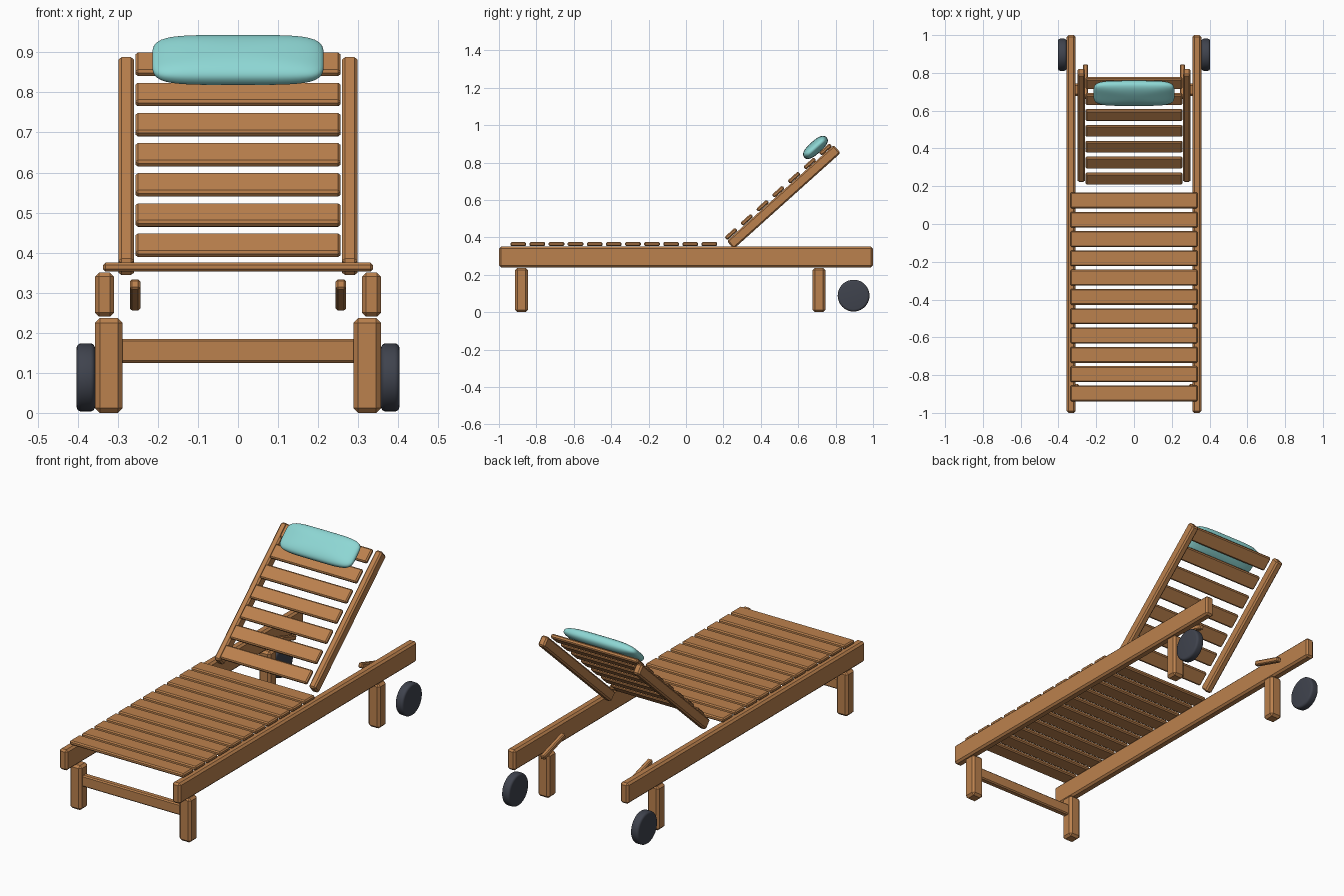
import bpy, bmesh, math
from mathutils import Matrix, Vector

if "Cube" in bpy.data.objects:
    bpy.data.objects.remove(bpy.data.objects["Cube"])


def material(name, rgb):
    m = bpy.data.materials.new(name)
    m.diffuse_color = (*rgb, 1)
    m.use_nodes = True
    m.node_tree.nodes["Principled BSDF"].inputs["Base Color"].default_value = m.diffuse_color
    return m


WOOD = material("warm wood", (0.50, 0.22, 0.075))
TEAL = material("teal fabric", (0.27, 0.68, 0.66))
RUBBER = material("dark rubber", (0.05, 0.056, 0.075))
TILT = math.radians(41.9)   # recline of the backrest


def finish(name, bm, mat, loc, rot_x=0.0):
    bmesh.ops.recalc_face_normals(bm, faces=bm.faces)
    mesh = bpy.data.meshes.new(name)
    bm.to_mesh(mesh)
    bm.free()
    mesh.materials.append(mat)
    ob = bpy.data.objects.new(name, mesh)
    ob.location = loc
    ob.rotation_euler.x = rot_x
    bpy.context.collection.objects.link(ob)
    return ob


def beam(name, size, loc, chamfer, rot_x=0.0):
    """Chamfered wooden bar, size and centre given."""
    bm = bmesh.new()
    bmesh.ops.create_cube(bm, size=1, matrix=Matrix.Diagonal((*size, 1)))
    bmesh.ops.bevel(bm, geom=bm.edges[:], offset=chamfer, segments=1,
                    affect='EDGES', profile=0.5)
    return finish(name, bm, WOOD, loc, rot_x)


def smooth(ob, angle):
    bpy.ops.object.select_all(action='DESELECT')
    ob.select_set(True)
    bpy.context.view_layer.objects.active = ob
    bpy.ops.object.shade_smooth_by_angle(angle=math.radians(angle))


# Mirrored frame parts
for s, side in ((-1, "left"), (1, "right")):
    beam(f"side_rail_{side}", (0.047, 2.0, 0.11), (s * 0.333, 0, 0.295), 0.010)
    beam(f"front_leg_{side}", (0.069, 0.068, 0.237), (s * 0.3225, -0.88, 0.1185), 0.012)
    beam(f"rear_leg_{side}", (0.069, 0.068, 0.237), (s * 0.3225, 0.711, 0.1185), 0.012)
    beam(f"back_stile_{side}", (0.039, 0.768, 0.056), (s * 0.279, 0.5225, 0.616), 0.008, TILT)
    beam(f"back_prop_{side}", (0.026, 0.188, 0.026), (s * 0.257, 0.753, 0.2945), 0.005,
         math.radians(-17))

    # Wheel with rounded rims
    bm = bmesh.new()
    bmesh.ops.create_cone(bm, cap_ends=True, segments=40, radius1=0.085, radius2=0.085,
                          depth=0.046, matrix=Matrix.Rotation(math.pi / 2, 4, 'Y'))
    rims = [e for e in bm.edges if any(len(f.verts) > 4 for f in e.link_faces)]
    bmesh.ops.bevel(bm, geom=rims, offset=0.012, segments=4, affect='EDGES', profile=0.5)
    smooth(finish(f"wheel_{side}", bm, RUBBER, (s * 0.380, 0.896, 0.0885)), 35)

# Stretcher between the front legs
beam("front_stretcher", (0.59, 0.034, 0.06), (0, -0.88, 0.155), 0.006)

# Seat slats
for i in range(11):
    beam(f"seat_slat_{i + 1}", (0.674, 0.084, 0.022), (0, -0.897 + i * 0.1022, 0.364), 0.006)

# Backrest slats
for i in range(7):
    t = i / 6
    beam(f"back_slat_{i + 1}", (0.512, 0.075, 0.022),
         (0, 0.241 + 0.505 * t, 0.4185 + 0.4515 * t), 0.006, TILT)

# Head pillow: cube grid pushed out to a soft rounded block
bm = bmesh.new()
bmesh.ops.create_cube(bm, size=2)
bmesh.ops.subdivide_edges(bm, edges=bm.edges[:], cuts=15, use_grid_fill=True)
for v in bm.verts:
    x, y, z = (abs(c) for c in v.co)
    g = ((x ** 5 + y ** 5) ** 0.5 + z ** 2.5) ** 0.4
    v.co = Vector((v.co.x * 0.214, v.co.y * 0.080, v.co.z * 0.034)) / g
smooth(finish("head_pillow", bm, TEAL, (0, 0.692, 0.881), TILT), 80)
